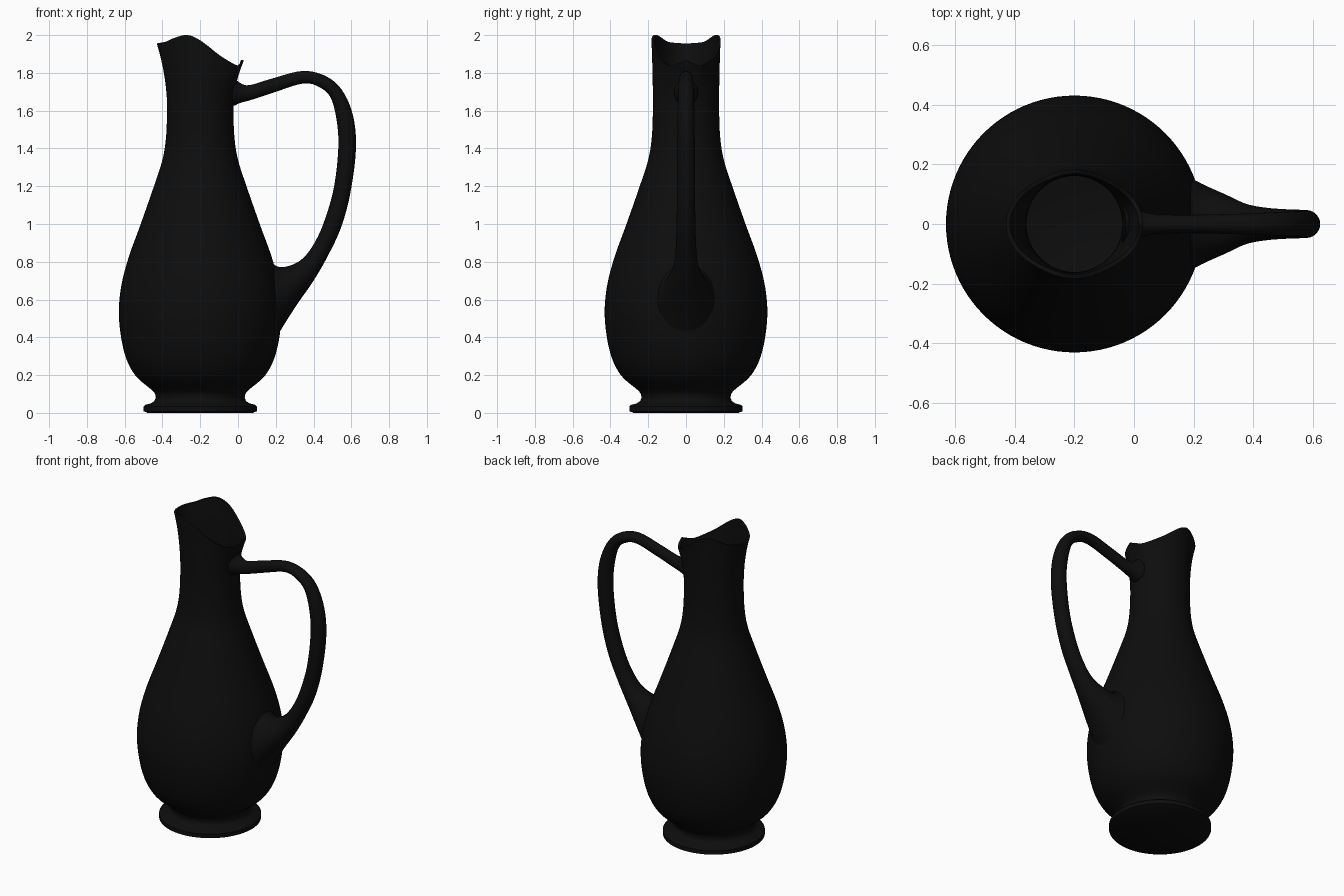
import bpy, bmesh, math
from mathutils import Vector

AXIS_X = -0.2
SEGMENTS = 96
WALL = 0.014

cube = bpy.data.objects.get("Cube")
if cube:
    bpy.data.objects.remove(cube, do_unlink=True)

black = bpy.data.materials.new("black_glaze")
black.use_nodes = True
COLOUR = (0.004, 0.004, 0.004, 1)
black.diffuse_color = COLOUR
black.node_tree.nodes["Principled BSDF"].inputs["Base Color"].default_value = COLOUR


def smooth_path(points, steps):
    """Catmull-Rom curve through points of any dimension."""
    pts = [Vector(p) for p in points]
    pts = [2 * pts[0] - pts[1]] + pts + [2 * pts[-1] - pts[-2]]
    out = []
    for a, b, c, d in zip(pts, pts[1:], pts[2:], pts[3:]):
        for i in range(steps):
            t = i / steps
            out.append(0.5 * (2 * b + (c - a) * t + (2 * a - 5 * b + 4 * c - d) * t ** 2
                              + (3 * b - a - 3 * c + d) * t ** 3))
    return out + [pts[-2]]


def lookup(table, x):
    for a, b in zip(table, table[1:]):
        if x <= b[0]:
            return a[1] + (b[1] - a[1]) * (x - a[0]) / (b[0] - a[0])
    return table[-1][1]


def loft(name, rings):
    """Skin closed rings of points and cap both ends."""
    bm = bmesh.new()
    rows = [[bm.verts.new(p) for p in ring] for ring in rings]
    n = len(rows[0])
    for a, b in zip(rows, rows[1:]):
        for i in range(n):
            j = (i + 1) % n
            bm.faces.new((a[i], a[j], b[j], b[i]))
    bm.faces.new(rows[0])
    bm.faces.new(rows[-1])
    bmesh.ops.recalc_face_normals(bm, faces=bm.faces[:])
    mesh = bpy.data.meshes.new(name)
    bm.to_mesh(mesh)
    bm.free()
    mesh.materials.append(black)
    obj = bpy.data.objects.new(name, mesh)
    bpy.context.collection.objects.link(obj)
    bpy.ops.object.select_all(action='DESELECT')
    obj.select_set(True)
    bpy.context.view_layer.objects.active = obj
    bpy.ops.object.shade_smooth_by_angle(angle=math.radians(45))
    return obj


# Profile of foot and belly as (radius, height)
foot = [(0.285, 0.004), (0.3, 0.008), (0.3, 0.034), (0.29, 0.043), (0.262, 0.05), (0.243, 0.062)]
belly = smooth_path([(0.235, 0.08), (0.25, 0.115), (0.345, 0.2), (0.402, 0.32), (0.43, 0.5),
                     (0.42, 0.66), (0.38, 0.82), (0.315, 1.0), (0.245, 1.2), (0.2, 1.34),
                     (0.181, 1.46), (0.175, 1.6)], 6)
NECK_R, NECK_Z = belly[-1]

# Wavy rim height by angle from the handle side
rim_curve = [(p.x, p.y) for p in smooth_path(
    [(0, 1.868), (10, 1.85), (25, 1.84), (56, 1.892), (90, 1.972), (113, 2.0),
     (135, 1.985), (152, 1.964), (180, 1.955)], 8)]
angles = [2 * math.pi * i / SEGMENTS for i in range(SEGMENTS)]


def ring(radius, height):
    return [(AXIS_X + radius * math.cos(a), radius * math.sin(a), height) for a in angles]


def neck_ring(t, inset):
    """Neck ring that flares into the pinched, wavy rim as t reaches 1."""
    pts = []
    for a in angles:
        degrees = math.degrees(a)
        top = lookup(rim_curve, min(degrees, 360 - degrees))
        rim_r = 0.183 + 0.047 * math.cos(a) ** 4
        r = NECK_R + (rim_r - NECK_R) * t * t - inset
        pts.append((AXIS_X + r * math.cos(a), r * math.sin(a), NECK_Z + (top - NECK_Z) * t))
    return pts


# Jug body: outside upward, over the rim, inside downward
steps = [i / 10 for i in range(1, 11)]
rings = [ring(r, z) for r, z in [(0.28, 0)] + foot]
rings += [ring(r, z) for r, z in belly]
rings += [neck_ring(t, 0) for t in steps]
rings += [neck_ring(t, WALL) for t in reversed(steps)]
rings += [ring(r - WALL, z) for r, z in reversed(belly) if z > 0.13]
loft("jug_body", rings)

# Handle sections: inner x, inner z, outer x, outer z, half width
sections = smooth_path([
    (0.17, 0.80, 0.21, 0.41, 0.155),
    (0.22, 0.772, 0.255, 0.485, 0.13),
    (0.29, 0.785, 0.32, 0.585, 0.1),
    (0.35, 0.825, 0.4, 0.70, 0.068),
    (0.405, 0.9, 0.475, 0.83, 0.055),
    (0.455, 1.01, 0.545, 0.98, 0.05),
    (0.505, 1.18, 0.594, 1.16, 0.048),
    (0.53, 1.38, 0.624, 1.39, 0.047),
    (0.525, 1.53, 0.61, 1.57, 0.045),
    (0.49, 1.67, 0.55, 1.71, 0.042),
    (0.42, 1.73, 0.46, 1.785, 0.038),
    (0.34, 1.743, 0.34, 1.81, 0.034),
    (0.2, 1.70, 0.18, 1.77, 0.031),
    (0.08, 1.66, 0.06, 1.735, 0.034),
    (0.01, 1.64, 0.01, 1.748, 0.05),
    (-0.02, 1.625, -0.02, 1.775, 0.065)], 5)

handle = []
for x1, z1, x2, z2, width in sections:
    loop = []
    for k in range(24):
        a = 2 * math.pi * k / 24
        c = (1 - math.cos(a)) / 2
        loop.append((x1 + (x2 - x1) * c, width * math.sin(a), z1 + (z2 - z1) * c))
    handle.append(loop)

# Sink both handle ends just under the outer wall
outer = [(p.y, p.x) for p in belly] + [(1.9, 0.185)]
for end in (0, -1):
    handle[end] = [(AXIS_X + math.sqrt((lookup(outer, z) - 0.008) ** 2 - y * y), y, z)
                   for x, y, z in handle[end]]
loft("handle", handle)
